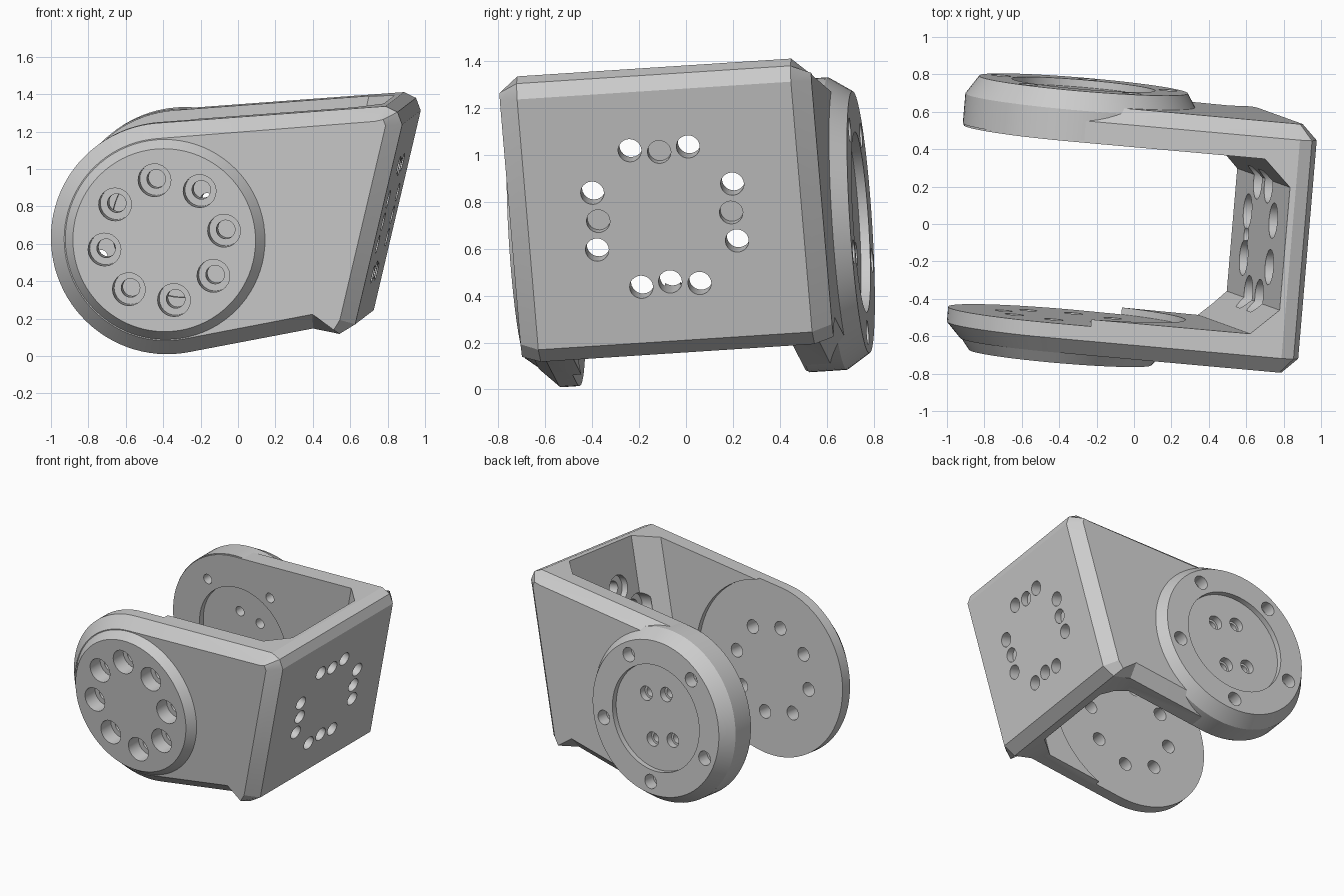
import bpy, bmesh
from math import sin, cos, radians, pi
from mathutils import Matrix, Vector

cube = bpy.data.objects.get("Cube")
if cube:
    bpy.data.objects.remove(cube)

grey = bpy.data.materials.new("machined_grey")
grey.use_nodes = True
colour = (0.6, 0.6, 0.6, 1)
grey.diffuse_color = colour
grey.node_tree.nodes["Principled BSDF"].inputs["Base Color"].default_value = colour

# Tilted frame of the bracket: x runs from hub to web, y along the hub axis
across = Vector((0.085, 1, 0.065)).normalized()
along = across.cross(Vector((0.235, -0.09, 1))).normalized()
upward = along.cross(across)
frame = Matrix((along, across, upward)).transposed().to_4x4()
frame.translation = (-0.333, 0.01, 0.666)


def make(name, bm):
    bmesh.ops.recalc_face_normals(bm, faces=bm.faces)
    mesh = bpy.data.meshes.new(name)
    bm.to_mesh(mesh)
    bm.free()
    mesh.materials.append(grey)
    obj = bpy.data.objects.new(name, mesh)
    bpy.context.collection.objects.link(obj)
    return obj


def loft(bm, loops):
    """Skin closed loops of equal length and cap both ends."""
    rings = [[bm.verts.new(p) for p in loop] for loop in loops]
    for a, b in zip(rings, rings[1:]):
        for i in range(len(a)):
            j = (i + 1) % len(a)
            bm.faces.new((a[i], a[j], b[j], b[i]))
    bm.faces.new(rings[0])
    bm.faces.new(rings[-1])


def turn(bm, steps, centre=(0, 0), axis="Y", sides=24):
    """Stepped round solid; steps are (radius, position along axis)."""
    loops = []
    for r, t in steps:
        ring = []
        for k in range(sides):
            a = centre[0] + r * cos(2 * pi * k / sides)
            b = centre[1] + r * sin(2 * pi * k / sides)
            ring.append((a, t, b) if axis == "Y" else (t, a, b))
        loops.append(ring)
    loft(bm, loops)


def outline(y, radius, corners):
    """Side outline: round hub blended to the web corners."""
    arc = [radians(108 + 186 * k / 48) for k in range(49)]
    pts = [(radius * cos(a), radius * sin(a)) for a in arc] + corners
    return [(x, y, z) for x, z in pts]


def polar(r, count, start):
    return [(r * cos(radians(start + 360 * k / count)),
             r * sin(radians(start + 360 * k / count))) for k in range(count)]


# Bracket: chamfered block that becomes a U
full = [(0.875, -0.285), (1.02, -0.28), (1.09, -0.21), (1.09, 0.89), (1.05, 0.95), (0.98, 0.965)]
inset = [(0.86, -0.205), (0.99, -0.26), (1.01, -0.2), (1.01, 0.87), (0.99, 0.9), (0.95, 0.88)]
bm = bmesh.new()
loft(bm, [outline(-0.668, 0.542, inset), outline(-0.587, 0.62, full),
          outline(0.587, 0.62, full), outline(0.668, 0.542, inset)])
bracket = make("u_bracket", bm)

# Hub bosses on the outside of each arm
bm = bmesh.new()
turn(bm, [(0.53, -0.6), (0.542, -0.66), (0.49, -0.727)], sides=80)
front_boss = make("front_boss", bm)
bm = bmesh.new()
turn(bm, [(0.625, 0.48), (0.625, 0.64), (0.56, 0.74)], sides=80)
back_boss = make("back_boss", bm)

# Cutter: gap between the arms, with angled inner corners
bm = bmesh.new()
half = [(-1, 0.47), (0.81, 0.47), (0.95, 0.33)]
gap = half + [(x, -y) for x, y in reversed(half)]
loft(bm, [[(x, y, z) for x, y in gap] for z in (-1.2, 1.4)])
gap_cutter = make("gap_cutter", bm)

# Cutter: round seat inside the front arm
bm = bmesh.new()
turn(bm, [(0.65, -0.507), (0.65, -0.4)], sides=80)
seat_cutter = make("seat_cutter", bm)

# Cutter: ring of counterbored holes through the front arm
bm = bmesh.new()
for c in polar(0.325, 8, 22.5):
    turn(bm, [(0.088, -0.8), (0.088, -0.62), (0.05, -0.62), (0.05, -0.4)], c)
front_hole_cutter = make("front_hole_cutter", bm)

# Cutter: shallow round recesses on both sides of the back arm
bm = bmesh.new()
turn(bm, [(0.385, 0.4), (0.385, 0.51)], sides=64)
turn(bm, [(0.385, 0.7), (0.385, 0.8)], sides=64)
recess_cutter = make("recess_cutter", bm)

# Cutter: five rim screws and four centre screws in the back arm
bm = bmesh.new()
for c in polar(0.472, 5, -2) + [(sx * 0.09, sz * 0.162) for sx in (-1, 1) for sz in (-1, 1)]:
    turn(bm, [(0.036, 0.4), (0.036, 0.65), (0.052, 0.65), (0.052, 0.8)], c)
back_hole_cutter = make("back_hole_cutter", bm)

# Cutters: square pattern of web holes, counterbored pairs and plain middles
pairs, middles = bmesh.new(), bmesh.new()
for k in range(4):
    c, s = round(cos(k * pi / 2)), round(sin(k * pi / 2))
    for u, v in ((-0.125, 0.3), (0, 0.285), (0.125, 0.3)):
        centre = (c * u - s * v, s * u + c * v + 0.335)
        if u:
            turn(pairs, [(0.095, 0.9), (0.095, 1.0), (0.05, 1.0), (0.05, 1.2)], centre, "X")
        else:
            turn(middles, [(0.05, 0.9 if k == 2 else 1.04), (0.05, 1.2)], centre, "X")
pair_cutter = make("web_pair_cutter", pairs)
middle_cutter = make("web_middle_cutter", middles)

cuts = {
    bracket: [gap_cutter, seat_cutter, front_hole_cutter, recess_cutter,
              back_hole_cutter, pair_cutter, middle_cutter],
    front_boss: [front_hole_cutter],
    back_boss: [recess_cutter, back_hole_cutter],
}
for part, cutters in cuts.items():
    bpy.ops.object.select_all(action="DESELECT")
    part.select_set(True)
    bpy.context.view_layer.objects.active = part
    for cutter in cutters:
        mod = part.modifiers.new(cutter.name, "BOOLEAN")
        mod.operation, mod.solver, mod.object = "DIFFERENCE", "EXACT", cutter
        bpy.ops.object.modifier_apply(modifier=mod.name)
    part.data.transform(frame)
    bpy.ops.object.shade_smooth_by_angle(angle=radians(25))

for cutter in {c for group in cuts.values() for c in group}:
    bpy.data.objects.remove(cutter)
